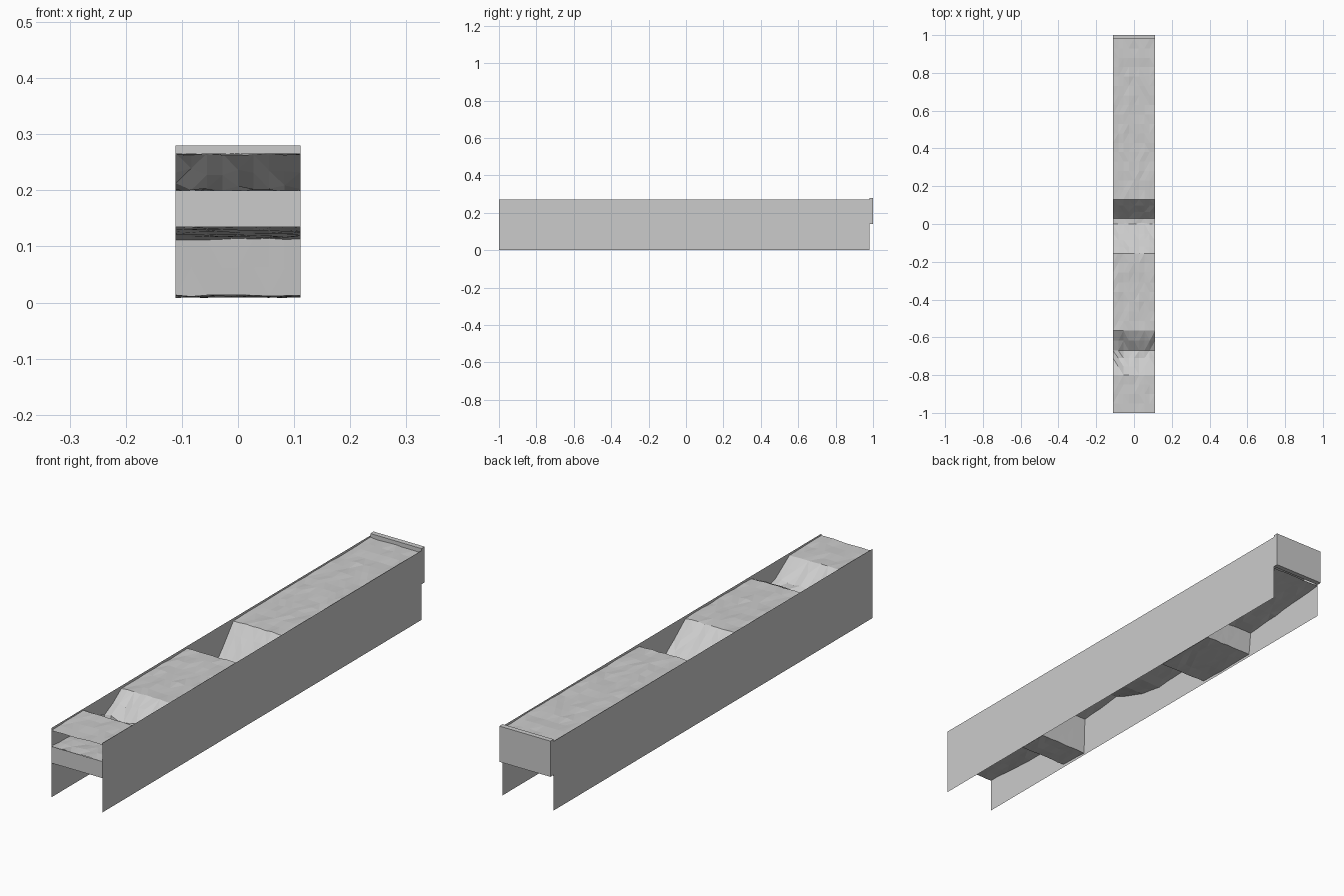
import bpy, bmesh, random

if "Cube" in bpy.data.objects:
    bpy.data.objects.remove(bpy.data.objects["Cube"])

random.seed(4)
W = 0.111          # half width of the channel
Y0, Y1 = -1.0, 0.98


def finish(name, bm):
    bmesh.ops.recalc_face_normals(bm, faces=bm.faces)
    mesh = bpy.data.meshes.new(name)
    bm.to_mesh(mesh)
    bm.free()
    obj = bpy.data.objects.new(name, mesh)
    bpy.context.collection.objects.link(obj)
    return obj


def box(name, x0, x1, y0, y1, z0, z1):
    bm = bmesh.new()
    bmesh.ops.create_cube(bm, size=1)
    for v in bm.verts:
        v.co.x = x0 + (v.co.x + 0.5) * (x1 - x0)
        v.co.y = y0 + (v.co.y + 0.5) * (y1 - y0)
        v.co.z = z0 + (v.co.z + 0.5) * (z1 - z0)
    return finish(name, bm)


def sheet(name, profile, rough, step=0.05, cols=8, rugged=None):
    """Faceted strip that follows a (y, z) profile, with random bumps."""
    pts = [profile[0]]
    for (ya, za), (yb, zb) in zip(profile, profile[1:]):
        n = max(1, round(((yb - ya) ** 2 + (zb - za) ** 2) ** 0.5 / step))
        pts += [(ya + (yb - ya) * i / n, za + (zb - za) * i / n)
                for i in range(1, n + 1)]
    bm = bmesh.new()
    rows = []
    for y, z in pts:
        amp = rough
        if rugged and rugged[0] < y < rugged[1]:
            amp = rough * 3.5
        rows.append([bm.verts.new((-W + 2 * W * i / cols, y,
                                   z + random.uniform(-amp, amp)))
                     for i in range(cols + 1)])
    for a, b in zip(rows, rows[1:]):
        for i in range(cols):
            bm.faces.new((a[i], a[i + 1], b[i + 1], b[i]))
    bmesh.ops.triangulate(bm, faces=bm.faces)
    return finish(name, bm)


# Thin side walls
for side, x in (("left", -W), ("right", W)):
    bm = bmesh.new()
    bm.faces.new([bm.verts.new((x, y, z)) for y, z in
                  ((Y0, 0), (Y1, 0), (Y1, 0.272), (Y0, 0.272))])
    finish(side + "_wall", bm)

# Upper ground with two dips
sheet("upper_ground",
      [(Y0, 0.264), (-0.80, 0.264), (-0.71, 0.205), (-0.67, 0.197),
       (-0.565, 0.262), (-0.155, 0.262), (-0.05, 0.18), (0.0, 0.143),
       (0.03, 0.143), (0.13, 0.262), (Y1, 0.264)],
      0.0022, rugged=(-0.79, -0.58))

# Tunnel floor and rocky underside, both dropping into two pits
sheet("tunnel_floor",
      [(Y0, 0.200), (-0.57, 0.178), (-0.55, 0.08), (-0.44, 0.08),
       (-0.42, 0.222), (-0.24, 0.238), (-0.08, 0.175), (0.02, 0.135),
       (0.27, 0.175), (0.30, 0.07), (0.56, 0.07), (0.58, 0.165), (Y1, 0.205)],
      0.003)
sheet("rock_underside",
      [(Y0, 0.135), (-0.57, 0.113), (-0.56, 0.012), (-0.435, 0.010),
       (-0.43, 0.157), (-0.24, 0.175), (-0.08, 0.118), (0.02, 0.105),
       (0.28, 0.118), (0.29, 0.010), (0.565, 0.010), (0.575, 0.10), (Y1, 0.135)],
      0.002)

# Front edge of the floor and the end cap at the back
bm = bmesh.new()
bm.faces.new([bm.verts.new((x, Y0, z)) for x, z in
              ((-W, 0.135), (W, 0.135), (W, 0.2), (-W, 0.2))])
finish("front_plate", bm)
box("end_cap", -W, W, Y1, 1.0, 0.14, 0.28)
